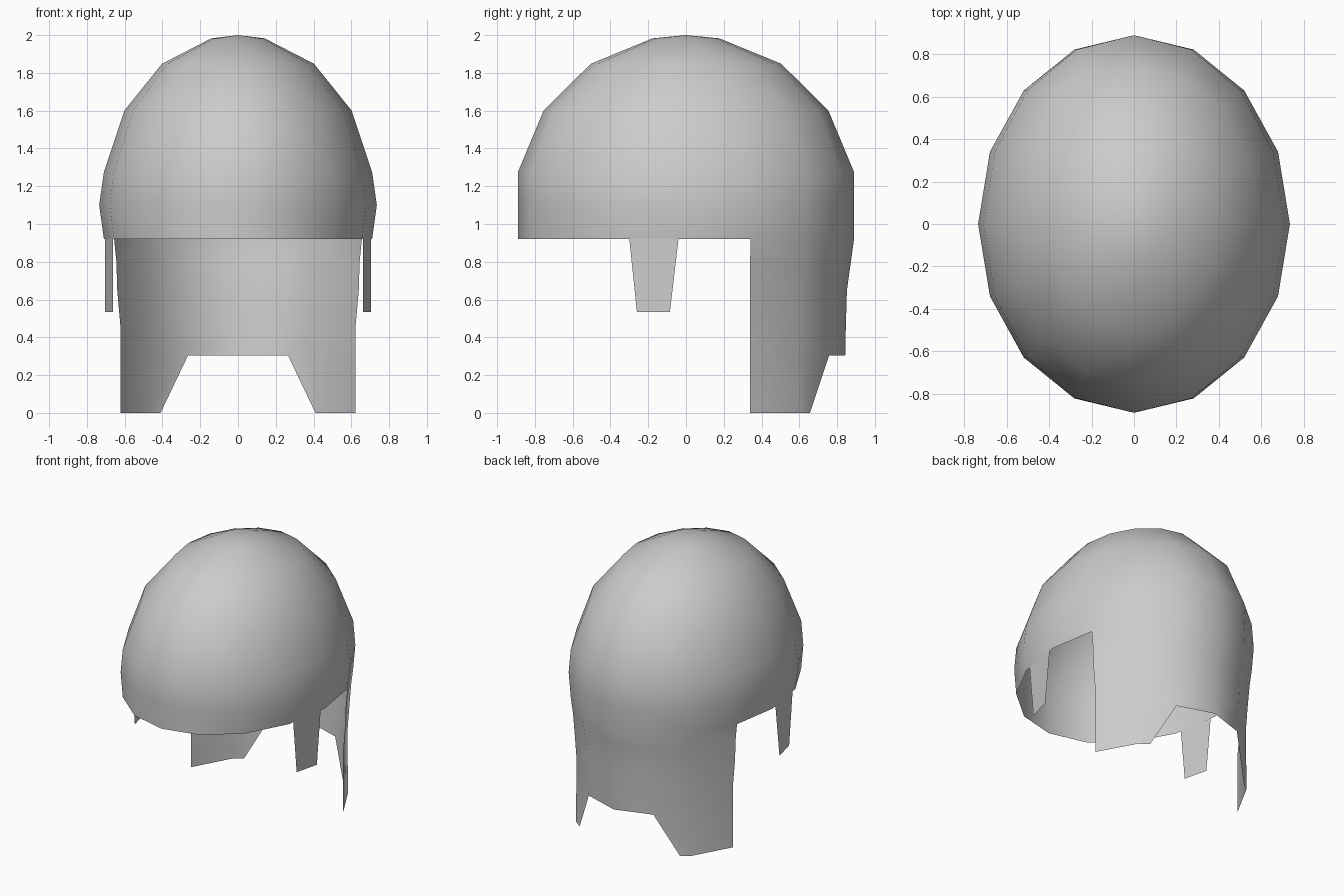
import bpy, bmesh, math

if "Cube" in bpy.data.objects:
    bpy.data.objects.remove(bpy.data.objects["Cube"])

N = 16


def finish(bm, name):
    mesh = bpy.data.meshes.new(name)
    bm.to_mesh(mesh)
    bm.free()
    ob = bpy.data.objects.new(name, mesh)
    bpy.context.collection.objects.link(ob)
    for p in mesh.polygons:
        p.use_smooth = True
    return ob


# Domed shell: elliptical rings (z, half width, half depth)
bm = bmesh.new()
rings = []
levels = [(1.10 + 0.9 * math.cos(a), 0.724 * math.sin(a), 0.907 * math.sin(a))
          for a in (math.radians(11.25 + 22.5 * i) for i in range(4))]
levels += [(1.10, 0.735, 0.89), (0.92, 0.71, 0.89)]
for z, rx, ry in levels:
    rings.append([bm.verts.new((rx * math.cos(2 * math.pi * i / N),
                                ry * math.sin(2 * math.pi * i / N), z))
                  for i in range(N)])
pole = bm.verts.new((0, 0, 2.0))
for i in range(N):
    j = (i + 1) % N
    bm.faces.new((pole, rings[0][i], rings[0][j]))
    for up, low in zip(rings, rings[1:]):
        bm.faces.new((up[i], low[i], low[j], up[j]))

# Neck guard: the back columns continue down, with straight side edges
prev = rings[-1][1:8]
for z, rx, ry in [(0.80, 0.697, 0.873), (0.65, 0.692, 0.852), (0.45, 0.673, 0.846)]:
    row = []
    for i in range(1, 8):
        a = 2 * math.pi * i / N
        y = 0.34 if i in (1, 7) else ry * math.sin(a)
        row.append(bm.verts.new((rx * math.cos(a), y, z)))
    for k in range(6):
        bm.faces.new((prev[k], row[k], row[k + 1], prev[k + 1]))
    prev = row

# Bottom band of the neck guard with the notch in the middle
mid = bm.verts.new((0, 0.843, 0.305))
for s in (1, -1):
    top = prev if s == 1 else prev[::-1]
    corner = bm.verts.new((s * 0.622, 0.34, 0))
    bend = bm.verts.new((s * 0.475, 0.608, 0))
    tip = bm.verts.new((s * 0.41, 0.656, 0))
    notch = bm.verts.new((s * 0.264, 0.758, 0.305))
    for f in ((top[0], corner, bend, top[1]),
              (top[1], bend, tip, notch),
              (top[1], notch, top[2]),
              (top[2], notch, mid, top[3])):
        bm.faces.new(f if s == 1 else f[::-1])
finish(bm, "helmet_shell")

# Cheek guards: tapered tabs hanging from the rim, mirrored
bm = bmesh.new()
bm.faces.new([bm.verts.new(p) for p in ((0.704, -0.04, 0.92), (0.662, -0.30, 0.92),
                                        (0.662, -0.26, 0.535), (0.705, -0.085, 0.535))][::-1])
cheek = finish(bm, "cheek_guards")
cheek.modifiers.new("Mirror", 'MIRROR').use_axis = (True, False, False)
